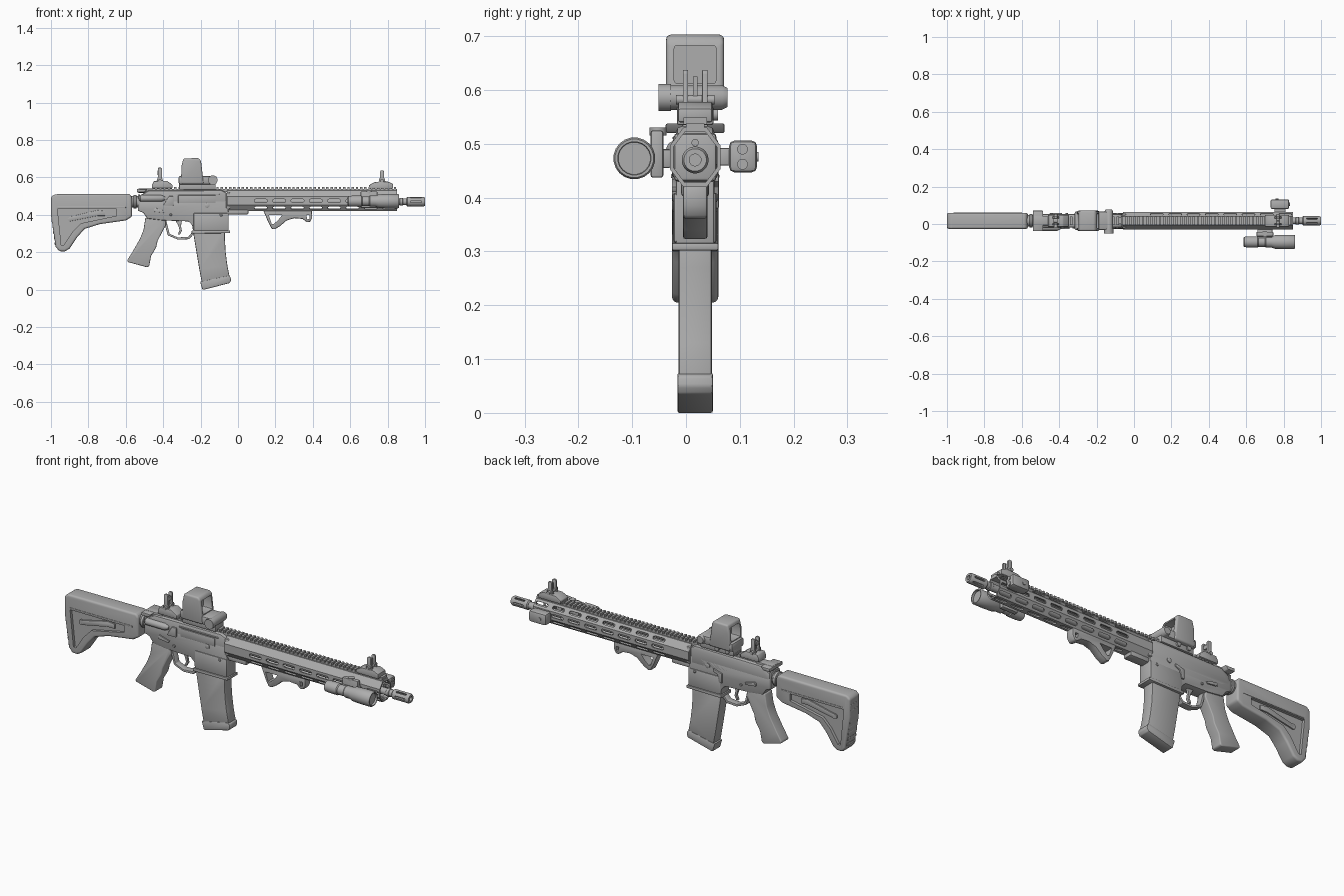
import bpy, bmesh, math
from mathutils import Matrix, Vector

CY = 0.017          # centre plane of the main body
AX = 0.47           # bore height

gray = bpy.data.materials.new("matte_gray")
gray.diffuse_color = (0.42, 0.42, 0.42, 1)


def finish(name, bm, bevel=0, seg=2):
    bmesh.ops.recalc_face_normals(bm, faces=bm.faces)
    me = bpy.data.meshes.new(name)
    bm.to_mesh(me)
    bm.free()
    me.materials.append(gray)
    ob = bpy.data.objects.new(name, me)
    bpy.context.collection.objects.link(ob)
    if bevel:
        m = ob.modifiers.new("Bevel", 'BEVEL')
        m.width, m.segments, m.limit_method = bevel, seg, 'ANGLE'
        m.angle_limit = math.radians(35)
        apply(ob, m)
    return ob


def apply(ob, mod):
    bpy.context.view_layer.objects.active = ob
    bpy.ops.object.modifier_apply(modifier=mod.name)


def add_prism(bm, pts, y0, y1):
    a = [bm.verts.new((x, y0, z)) for x, z in pts]
    b = [bm.verts.new((x, y1, z)) for x, z in pts]
    bm.faces.new(a)
    bm.faces.new(b[::-1])
    for i in range(len(a)):
        j = (i + 1) % len(a)
        bm.faces.new((a[i], b[i], b[j], a[j]))
    return a + b


def prism(name, pts, half, bevel=0, yc=CY, seg=2):
    bm = bmesh.new()
    add_prism(bm, pts, yc - half, yc + half)
    return finish(name, bm, bevel, seg)


def box(name, x0, x1, y0, y1, z0, z1, bevel=0, seg=2):
    return prism(name, [(x0, z0), (x1, z0), (x1, z1), (x0, z1)], (y1 - y0) / 2, bevel, (y0 + y1) / 2, seg)


def lathe(name, prof, origin, axis='X', n=24):
    """Spin (distance, radius) pairs about an axis through origin."""
    bm = bmesh.new()
    rings = []
    for d, r in prof:
        ring = []
        for i in range(n):
            t = 2 * math.pi * (i + .5) / n
            c, s = r * math.cos(t), r * math.sin(t)
            v = {'X': (d, c, s), 'Y': (c, d, s), 'Z': (c, s, d)}[axis]
            ring.append(bm.verts.new(Vector(v) + Vector(origin)))
        rings.append(ring)
    for p, q in zip(rings, rings[1:]):
        for i in range(n):
            j = (i + 1) % n
            bm.faces.new((p[i], p[j], q[j], q[i]))
    bm.faces.new(rings[0])
    bm.faces.new(rings[-1])
    return finish(name, bm)


def cut(ob, *cutters):
    for c in cutters:
        c.hide_render = True
        m = ob.modifiers.new("Cut", 'BOOLEAN')
        m.operation, m.object, m.solver = 'DIFFERENCE', c, 'EXACT'
        apply(ob, m)
        bpy.data.objects.remove(c)


def slot_pts(length, height, n=6):
    r, h = height / 2, length / 2 - height / 2
    right = [(h + r * math.sin(math.pi * i / n), -r * math.cos(math.pi * i / n)) for i in range(n + 1)]
    return right + [(-x, -z) for x, z in right]


# --- Stock: solid outline with a recessed triangular panel on both sides
stock = prism("stock", [(-1, .495), (-.98, .51), (-.58, .512), (-.567, .495), (-.567, .39), (-.60, .37),
                        (-.74, .35), (-.82, .325), (-.86, .28), (-.90, .22), (-.925, .205), (-.955, .205),
                        (-.975, .23), (-1, .40)], .043, .018, seg=4)
panel = [(-.965, .432), (-.65, .432), (-.65, .395), (-.84, .355), (-.885, .31), (-.93, .24), (-.945, .24)]
cut(stock, *[prism("panel_cutter", panel, .014, yc=CY + s * .042) for s in (-1, 1)])
for s in (-1, 1):
    prism("stock_lever", [(-.92, .375), (-.90, .39), (-.75, .425), (-.71, .42), (-.71, .395), (-.75, .395),
                          (-.90, .365)], .005, .002, CY + s * .03)
    lathe("stock_pivot", [(-.035, .014), (.035, .014)], (-.905, CY, .378), 'Y', 16)
    box("stock_ledge", -.965, -.60, CY + s * .041 - .004, CY + s * .041 + .004, .436, .444, .002)
for i in range(8):
    z = .24 + i * .03
    x = -1 + max(0, .40 - z) * .13
    box("butt_rib", x - .001, x + .02, CY - .036, CY + .036, z, z + .014, .002)

# --- Buffer tube, lock ring and end plate
lathe("buffer_tube", [(-.60, .031), (-.52, .031)], (0, CY, AX))
lathe("lock_ring", [(-.56, .034), (-.557, .038), (-.545, .038), (-.542, .034)], (0, CY, AX), n=12)
box("end_plate", -.535, -.525, CY - .036, CY + .036, .42, .51, .003)

# --- Receiver
prism("lower_receiver", [(-.53, .475), (-.53, .42), (-.505, .41), (-.485, .38), (-.40, .37), (-.265, .365),
                         (-.245, .345), (-.24, .31), (-.05, .31), (-.05, .41), (-.06, .475)], .036, .005)
box("magazine_well", -.238, -.052, CY - .04, CY + .04, .315, .41, .006)
prism("magazine_well_lip", [(-.248, .30), (-.043, .302), (-.043, .316), (-.248, .316)], .043, .003)
prism("upper_receiver", [(-.53, .45), (-.53, .50), (-.48, .53), (-.09, .533), (-.06, .52), (-.06, .43),
                         (-.48, .43)], .036, .012)
box("ejection_port_cover", -.32, -.12, CY - .041, CY - .03, .462, .505, .002)
box("port_hinge", -.33, -.10, CY - .042, CY - .03, .508, .514, .002)
lathe("forward_assist", [(-.53, .010), (-.52, .018), (-.41, .018), (-.39, .008)], (0, CY - .036, .488))
prism("case_deflector", [(-.40, .45), (-.345, .45), (-.345, .50), (-.37, .50)], .008, .003, CY - .036)
box("charging_handle", -.535, -.44, CY - .024, CY + .024, .518, .54, .004)
prism("charging_latch", [(-.54, .52), (-.50, .52), (-.485, .538), (-.54, .538)], .055, .004)
for x, z, r in ((-.165, .45, .013), (-.44, .425, .011), (-.09, .40, .008), (-.36, .40, .007)):
    lathe("receiver_pin", [(-.042, r * .7), (-.04, r), (.04, r), (.042, r * .7)], (x, CY, z), 'Y', 16)
for s in (-1, 1):
    prism("selector_lever", [(-.45, .417), (-.39, .41), (-.385, .42), (-.44, .435)], .004, .001, CY + s * .039)
prism("bolt_catch", [(-.25, .38), (-.235, .38), (-.225, .42), (-.20, .43), (-.20, .445), (-.25, .43)],
      .005, .002, CY + .039)

# --- Trigger, guard and grip
prism("trigger", [(-.335, .37), (-.30, .37), (-.305, .34), (-.30, .315), (-.31, .295), (-.322, .295),
                  (-.312, .318), (-.32, .345)], .007, .002)
prism("trigger_guard", [(-.40, .375), (-.375, .29), (-.32, .267), (-.26, .27), (-.235, .30), (-.235, .32),
                        (-.265, .283), (-.32, .279), (-.366, .298), (-.385, .375)], .018, .002)
prism("grip", [(-.495, .385), (-.39, .375), (-.385, .345), (-.402, .315), (-.43, .26), (-.438, .225),
               (-.465, .18), (-.475, .125), (-.487, .12), (-.59, .148), (-.592, .158), (-.565, .20),
               (-.525, .27), (-.505, .32)], .031, .010, seg=3)

# --- Magazine
prism("magazine", [(-.237, .34), (-.237, .29), (-.222, .20), (-.207, .11), (-.193, .035), (-.045, .07),
                   (-.057, .13), (-.066, .20), (-.07, .27), (-.07, .34)], .031, .005)
prism("magazine_base", [(-.203, .043), (-.19, .0), (-.182, .0), (-.045, .035), (-.037, .05), (-.04, .068),
                        (-.052, .075)], .033, .004)

# --- Handguard: hollow octagon with rows of rounded slots
HZ = .475
octo = [(.047, .022), (.022, .055), (-.022, .055), (-.047, .022),
        (-.047, -.022), (-.022, -.055), (.022, -.055), (.047, -.022)]
bm = bmesh.new()
loops = [[bm.verts.new((x, CY + y * k, HZ + z * k)) for y, z in octo]
         for x, k in ((-.06, 1), (.85, 1), (.85, .86), (-.06, .86))]
for a, b in zip(loops, loops[1:] + loops[:1]):
    for i in range(8):
        j = (i + 1) % 8
        bm.faces.new((a[i], a[j], b[j], b[i]))
handguard = finish("handguard", bm)
bm = bmesh.new()
for k in (0, 1, 3, 4, 5, 6, 7):
    if k == 1:
        continue
    (y0, z0), (y1, z1) = octo[k], octo[(k + 1) % 8]
    normal = math.atan2(y0 - y1, z1 - z0)
    place = Matrix.Translation((0, CY + (y0 + y1) / 2, HZ + (z0 + z1) / 2)) @ Matrix.Rotation(normal, 4, 'X')
    for i in range(8):
        x = .122 + i * .098
        vs = add_prism(bm, [(x + px, pz) for px, pz in slot_pts(.07, .018)], -.012, .012)
        bmesh.ops.transform(bm, matrix=place, verts=vs)
cut(handguard, finish("slot_cutter", bm))
box("handguard_clamp", -.065, .055, CY - .026, CY + .026, .402, .43, .006)
box("barrel_nut", -.065, -.04, CY - .04, CY + .04, .43, .52, .008)

# --- Top rail with evenly spaced teeth
box("rail_base", -.46, .85, CY - .017, CY + .017, .522, .538)
bm = bmesh.new()
for i in range(58):
    x = -.455 + i * .0226
    add_prism(bm, [(x, .536), (x + .0125, .536), (x + .0125, .549), (x, .549)], CY - .022, CY + .022)
finish("rail_teeth", bm)

# --- Barrel and slotted muzzle
lathe("barrel", [(-.06, .018), (.91, .018)], (0, CY, AX))
lathe("gas_tube", [(-.06, .007), (.60, .007)], (0, CY, AX + .032), n=10)
lathe("muzzle_collar", [(.862, .016), (.866, .021), (.88, .021), (.884, .016)], (0, CY, AX))
muzzle = lathe("muzzle", [(.90, .020), (.905, .025), (.992, .025), (1, .021)], (0, CY, AX))
cut(muzzle, lathe("bore_cutter", [(.93, .011), (1.01, .011)], (0, CY, AX)))
bm = bmesh.new()
for k in range(6):
    vs = add_prism(bm, [(.952 + x, z) for x, z in slot_pts(.06, .009, 4)], .013, .03)
    bmesh.ops.transform(bm, verts=vs, matrix=Matrix.Translation((0, CY, AX)) @ Matrix.Rotation(k * math.pi / 3, 4, 'X'))
cut(muzzle, finish("muzzle_slot_cutter", bm))

# --- Front and rear folding sights
prism("front_sight_base", [(.70, .54), (.83, .54), (.83, .565), (.80, .578), (.73, .575), (.70, .558)], .032, .004)
prism("rear_sight_base", [(-.46, .542), (-.35, .542), (-.35, .56), (-.38, .582), (-.45, .58), (-.46, .56)], .032, .004)
for label, x, top in (("front", .77, .637), ("rear", -.418, .652)):
    for s in (-1, 1):
        prism(label + "_sight_ear", [(x - .022, .565), (x + .022, .565), (x + .011, .60), (x + .011, top - .006),
                                     (x + .006, top), (x - .006, top), (x - .011, top - .006), (x - .011, .60)],
              .005, .001, CY + s * .018)
    box(label + "_sight_post", x - .005, x + .005, CY - .004, CY + .004, .56, top - .012)
    lathe(label + "_sight_hinge", [(-.036, .009), (.036, .009)], (x, CY, .582), 'Y', 12)
lathe("rear_aperture", [(-.43, .012), (-.408, .012)], (0, CY, .625), n=16)

# --- Boxy optic with a see-through hood
box("optic_mount", -.315, -.12, CY - .034, CY + .034, .535, .572, .004)
box("optic_body", -.318, -.125, CY - .05, CY + .05, .563, .608, .010)
hood = prism("optic_hood", [(-.305, .565), (-.302, .66), (-.292, .702), (-.21, .703), (-.198, .69), (-.183, .565)],
             .054, .014, seg=3)
cut(hood, box("window_cutter", -.4, -.1, CY - .039, CY + .039, .612, .683, .006))
box("optic_pane", -.25, -.242, CY - .042, CY + .042, .608, .687)
lathe("battery_tube", [(-.066, .017), (-.062, .023), (.05, .023), (.06, .018)], (-.135, CY, .586), 'Y')
lathe("battery_cap", [(-.068, .026), (-.045, .026)], (-.135, CY, .586), 'Y', 12)
for x in (-.28, -.22):
    lathe("mount_screw", [(.03, .012), (.042, .012)], (x, CY, .555), 'Y', 12)

# --- Flashlight on the near side
lathe("flashlight", [(.585, .022), (.59, .028), (.615, .030), (.66, .030), (.665, .026), (.70, .026), (.705, .030),
                     (.735, .030), (.755, .037), (.80, .039), (.855, .039), (.86, .036), (.86, .031), (.85, .030)],
      (0, -.096, AX + .003), n=20)
box("flashlight_arm", .66, .74, -.075, -.028, .455, .49, .004)
box("flashlight_clamp", .655, .745, -.066, -.042, .437, .525, .005)
lathe("clamp_knob", [(.515, .016), (.53, .016)], (.70, -.052, 0), 'Z', 12)

# --- Aiming module on the far side
box("aiming_module", .73, .83, .08, .132, .447, .506, .010)
box("aiming_module_mount", .75, .81, .058, .084, .46, .492, .003)
for z in (.462, .49):
    lathe("module_lens", [(.82, .010), (.834, .010)], (0, .105, z), n=16)
lathe("module_button", [(.13, .009), (.135, .009)], (.765, 0, AX + .006), 'Y', 12)

# --- Angled foregrip with a triangular opening
foregrip = prism("foregrip", [(.135, .425), (.395, .425), (.397, .385), (.385, .362), (.37, .36), (.345, .378),
                              (.30, .382), (.26, .37), (.225, .34), (.195, .322), (.18, .325), (.16, .365)],
                 .023, .006)
cut(foregrip, prism("opening_cutter", [(.165, .398), (.235, .398), (.215, .372), (.19, .35), (.18, .352)], .1),
    prism("rear_opening_cutter", [(.365, .40), (.383, .40), (.382, .378), (.37, .376)], .1))

# --- Smooth rounded surfaces, keep hard edges
bpy.ops.object.select_all(action='SELECT')
bpy.context.view_layer.objects.active = stock
bpy.ops.object.shade_smooth_by_angle(angle=math.radians(32))
